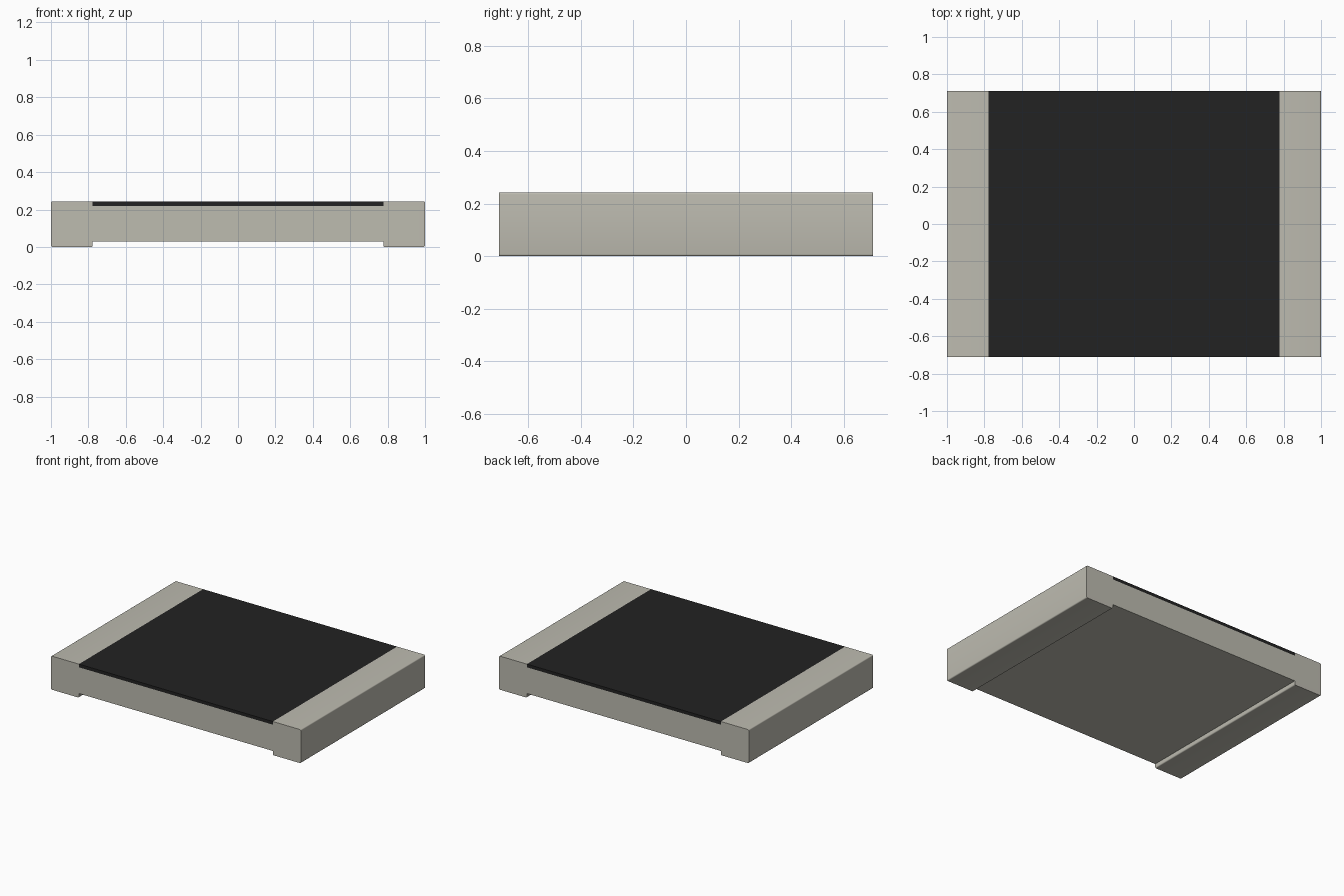
import bpy
import bmesh

cube = bpy.data.objects.get("Cube")
if cube:
    bpy.data.objects.remove(cube, do_unlink=True)

HALF_Y = 0.71     # half depth
HALF_X = 1.0      # half length
TOP = 0.243       # total height
CORE_LOW = 0.03   # underside of the ceramic core
CORE_TOP = 0.22   # underside of the dark coating
BAND_X = 0.777    # inner edge of the end terminals
WALL = 0.97       # inner face of the terminal end wall


def material(name, rgb):
    mat = bpy.data.materials.new(name)
    mat.use_nodes = True
    colour = (*rgb, 1.0)
    mat.diffuse_color = colour
    bsdf = mat.node_tree.nodes["Principled BSDF"]
    bsdf.inputs["Base Color"].default_value = colour
    bsdf.inputs["Roughness"].default_value = 0.6
    return mat


def extrude_profile(name, points, mat, round_corners=(), radius=0.008):
    """Extrude an x-z profile along y, rounding the chosen corners."""
    bm = bmesh.new()
    front = [bm.verts.new((x, -HALF_Y, z)) for x, z in points]
    back = [bm.verts.new((x, HALF_Y, z)) for x, z in points]
    n = len(points)
    bm.faces.new(front)
    bm.faces.new(back[::-1])
    for i in range(n):
        j = (i + 1) % n
        bm.faces.new((front[i], back[i], back[j], front[j]))
    edges = [bm.edges.get((front[i], back[i])) for i in round_corners]
    if edges:
        bmesh.ops.bevel(bm, geom=edges, offset=radius, segments=4,
                        profile=0.5, affect='EDGES')
    bmesh.ops.recalc_face_normals(bm, faces=bm.faces)
    mesh = bpy.data.meshes.new(name)
    bm.to_mesh(mesh)
    bm.free()
    mesh.materials.append(mat)
    obj = bpy.data.objects.new(name, mesh)
    bpy.context.collection.objects.link(obj)
    bpy.ops.object.select_all(action='DESELECT')
    obj.select_set(True)
    bpy.context.view_layer.objects.active = obj
    bpy.ops.object.shade_smooth_by_angle()
    return obj


def rectangle(x, low, high):
    return [(-x, low), (x, low), (x, high), (-x, high)]


ceramic = material("warm grey ceramic", (0.509, 0.503, 0.434))
metal = material("pale grey metal", (0.509, 0.497, 0.434))
dark = material("black coating", (0.0165, 0.0165, 0.0165))

# Ceramic core and its dark top coating
extrude_profile("ceramic_core", rectangle(WALL, CORE_LOW, CORE_TOP), ceramic)
extrude_profile("top_coating", rectangle(BAND_X, CORE_TOP, TOP), dark)

# C-shaped terminals wrapping both ends
for side, name in ((1, "left_terminal"), (-1, "right_terminal")):
    outline = [(BAND_X, 0), (HALF_X, 0), (HALF_X, TOP), (BAND_X, TOP),
               (BAND_X, CORE_TOP), (WALL, CORE_TOP),
               (WALL, CORE_LOW), (BAND_X, CORE_LOW)]
    extrude_profile(name, [(side * x, z) for x, z in outline], metal,
                    round_corners=(0, 1, 2))
